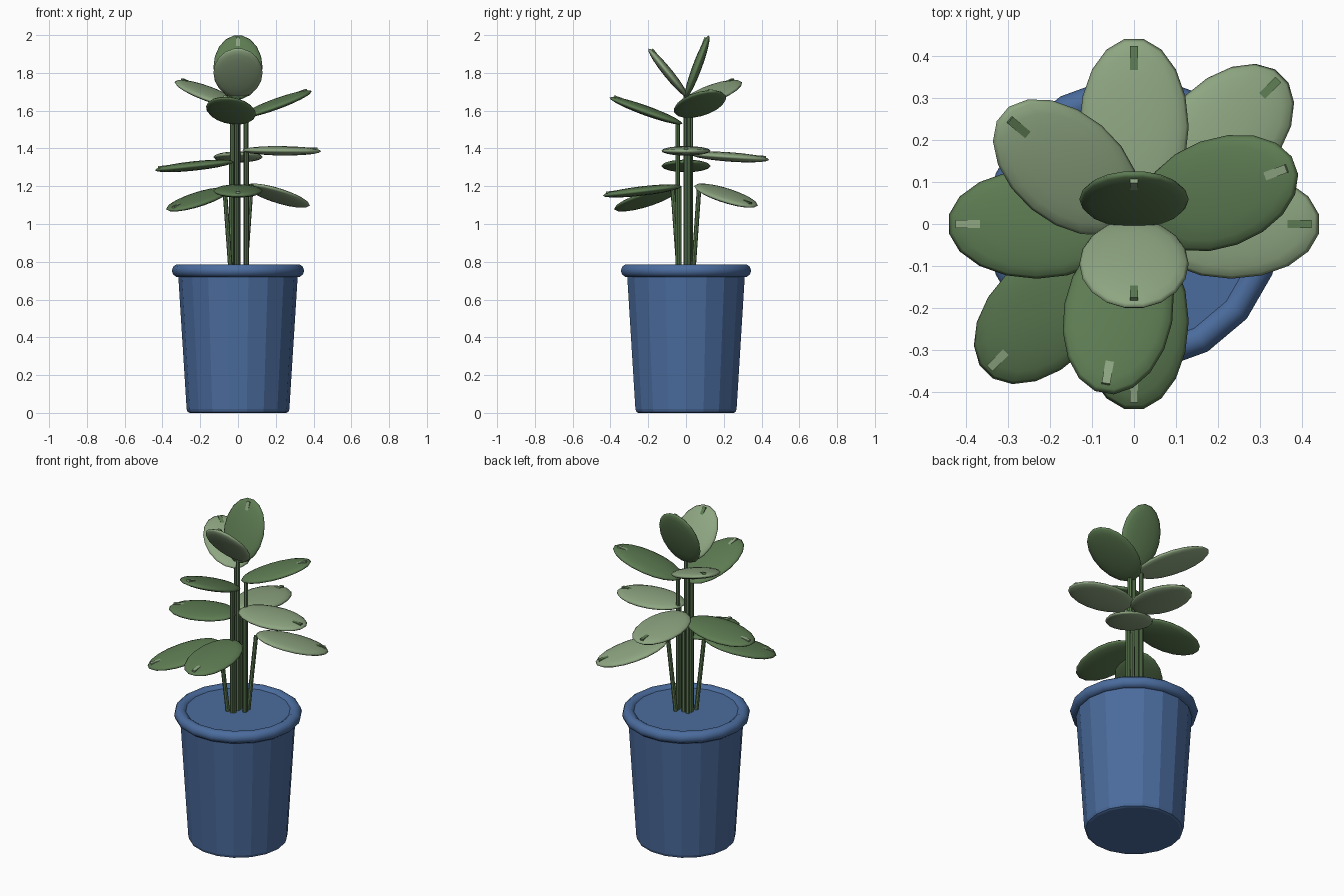
import bpy, bmesh, math
from mathutils import Vector, Matrix

if "Cube" in bpy.data.objects:
    bpy.data.objects.remove(bpy.data.objects["Cube"])


def material(name, rgb):
    m = bpy.data.materials.new(name)
    m.diffuse_color = (*rgb, 1)
    m.use_nodes = True
    m.node_tree.nodes["Principled BSDF"].inputs["Base Color"].default_value = m.diffuse_color
    return m


BLUE = material("pot_blue", (0.07, 0.15, 0.34))
DARK = material("leaf_dark", (0.11, 0.20, 0.085))
LIGHT = material("leaf_light", (0.27, 0.38, 0.22))


def finish(bm, name, mat, smooth=False):
    bmesh.ops.recalc_face_normals(bm, faces=bm.faces)
    me = bpy.data.meshes.new(name)
    for f in bm.faces:
        f.smooth = smooth
    bm.to_mesh(me)
    bm.free()
    me.materials.append(mat)
    ob = bpy.data.objects.new(name, me)
    bpy.context.collection.objects.link(ob)
    return ob


def lathe(name, profile, sides, mat, closed=False, smooth=False):
    bm = bmesh.new()
    rings = [[bm.verts.new((r * math.cos(2 * math.pi * i / sides),
                            r * math.sin(2 * math.pi * i / sides), z))
              for i in range(sides)] for r, z in profile]
    pairs = list(zip(rings, rings[1:]))
    if closed:
        pairs.append((rings[-1], rings[0]))
    for a, b in pairs:
        for i in range(sides):
            j = (i + 1) % sides
            bm.faces.new((a[i], a[j], b[j], b[i]))
    if not closed:
        bm.faces.new(rings[0])
        bm.faces.new(rings[-1])
    return finish(bm, name, mat, smooth)


def frame(a, b):
    # Local x runs from a to b, local z is the upper side
    x = (b - a).normalized()
    y = Vector((0, 0, 1)).cross(x).normalized()
    m = Matrix((x, y, x.cross(y))).transposed().to_4x4()
    m.translation = (a + b) / 2
    return m


def leaf(name, base, tip, mat, rib_mat):
    m = frame(base, tip)
    half = (tip - base).length / 2
    bm = bmesh.new()
    bmesh.ops.create_uvsphere(bm, u_segments=18, v_segments=10, radius=1)
    bm.transform(m @ Matrix.Diagonal((half, 0.13, 0.025, 1)))
    finish(bm, name, mat, True)
    # Midrib, only surfacing near the tip
    bm = bmesh.new()
    bmesh.ops.create_cube(bm, size=1)
    bm.transform(m @ Matrix.Translation((half * 0.2, 0, 0.013))
                 @ Matrix.Diagonal((half * 1.4, 0.02, 0.012, 1)))
    finish(bm, name + "_midrib", rib_mat)


def stem(name, a, b, radius=0.012):
    bm = bmesh.new()
    bmesh.ops.create_cone(bm, cap_ends=True, segments=8, radius1=radius,
                          radius2=radius, depth=(b - a).length)
    rot = (b - a).to_track_quat('Z', 'Y').to_matrix().to_4x4()
    bm.transform(Matrix.Translation((a + b) / 2) @ rot)
    finish(bm, name, DARK)


# Pot body, rolled rim and soil
lathe("pot", [(0.255, 0), (0.267, 0.005), (0.272, 0.02), (0.318, 0.755)], 18, BLUE)
rim = [(0.315 + 0.035 * math.cos(t * math.pi / 5),
        0.753 + 0.035 * math.sin(t * math.pi / 5)) for t in range(10)]
lathe("pot_rim", rim, 18, BLUE, closed=True, smooth=True)
lathe("soil", [(0.29, 0.73), (0.29, 0.772)], 18, BLUE)

# Leaves: heading, base radius and height, tip radius and height, light, stem foot radius
LEAVES = [
    (225, 0.10, 1.19, 0.50, 1.07, False, 0.055),
    (45, 0.10, 1.21, 0.50, 1.09, True, 0.055),
    (270, 0.02, 1.20, 0.443, 1.15, False, 0.035),
    (180, 0.02, 1.33, 0.443, 1.285, False, 0.035),
    (90, 0.02, 1.37, 0.443, 1.34, True, 0.02),
    (0, 0.02, 1.39, 0.443, 1.385, True, 0.045),
    (260, 0.02, 1.53, 0.41, 1.67, False, 0.045),
    (20, 0.02, 1.565, 0.41, 1.705, False, 0.045),
    (140, 0.01, 1.62, 0.41, 1.76, True, 0.04),
    (270, -0.01, 1.67, 0.20, 1.93, True, 0.0),
    (90, -0.005, 1.66, 0.122, 2.0, False, 0.0),
]
for n, (deg, r0, z0, r1, z1, light, foot) in enumerate(LEAVES, 1):
    d = Vector((math.cos(math.radians(deg)), math.sin(math.radians(deg)), 0))
    base, tip = d * r0 + Vector((0, 0, z0)), d * r1 + Vector((0, 0, z1))
    colors = (LIGHT, DARK) if light else (DARK, LIGHT)
    leaf(f"leaf_{n}", base, tip, *colors)
    # Stem rises from the soil into the leaf base
    if n < 11:
        top_r = max(r0, foot) if foot else 0
        t = (top_r - r0) / (r1 - r0)
        stem(f"stem_{n}", d * foot + Vector((0, 0, 0.75)),
             d * top_r + Vector((0, 0, z0 + t * (z1 - z0))))
